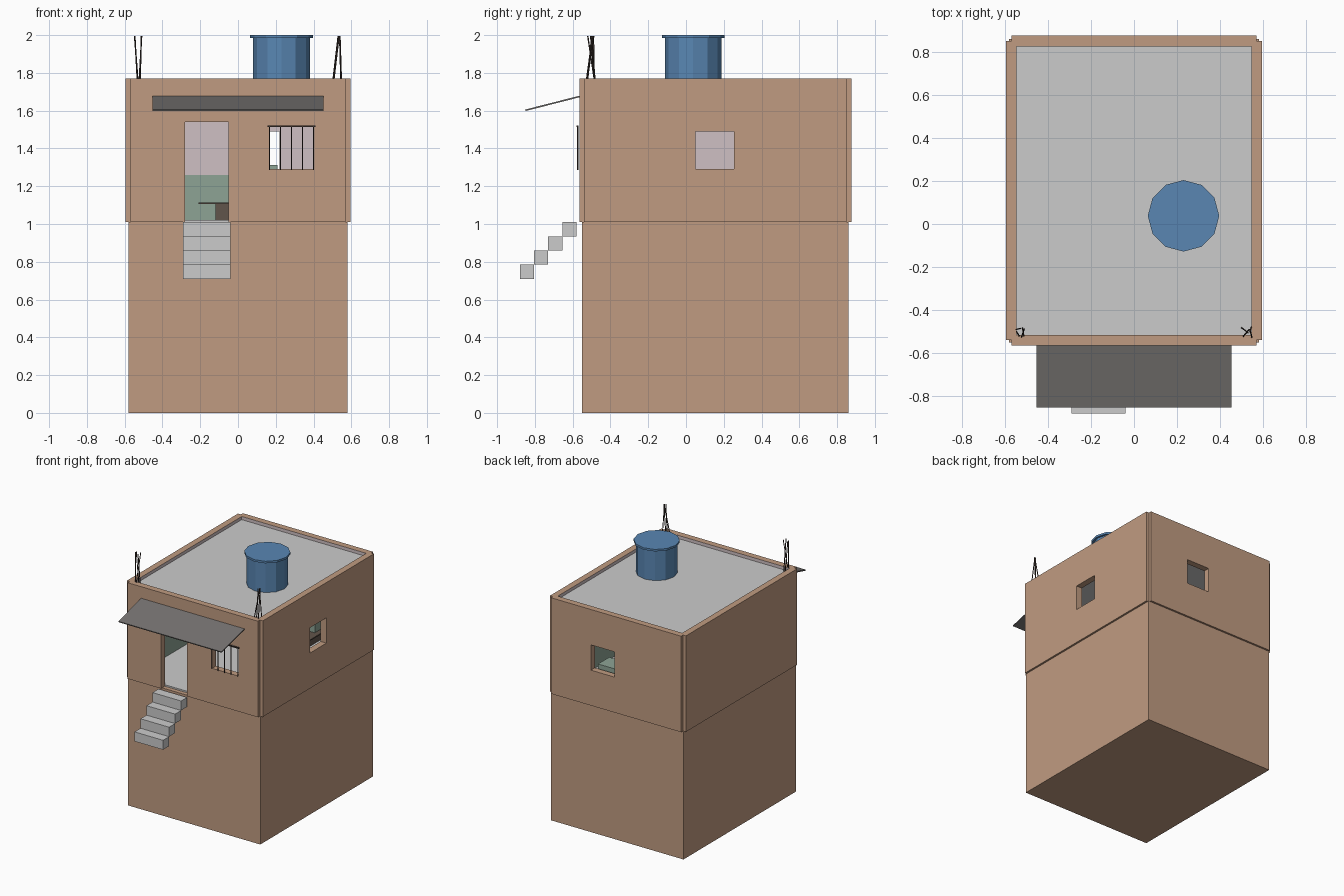
import bpy, bmesh
from math import pi, radians
from mathutils import Vector

if "Cube" in bpy.data.objects:
    bpy.data.objects.remove(bpy.data.objects["Cube"])

CY = 0.155                     # house centre in y
Z0, Z1 = 1.01, 1.77            # upper storey


def mat(name, r, g, b):
    m = bpy.data.materials.new(name)
    m.diffuse_color = (r, g, b, 1)
    m.use_nodes = True
    m.node_tree.nodes["Principled BSDF"].inputs["Base Color"].default_value = m.diffuse_color
    return m


CLAY = mat("clay", 0.53, 0.33, 0.22)
GREEN = mat("green_paint", 0.27, 0.37, 0.30)
PINK = mat("pale_paint", 0.62, 0.53, 0.55)
BLUE = mat("tank_blue", 0.10, 0.24, 0.45)
IRON = mat("iron", 0.05, 0.035, 0.03)
SHEET = mat("awning_grey", 0.18, 0.17, 0.165)
WOOD = mat("dark_wood", 0.12, 0.09, 0.07)


def finish(name, bm, *mats):
    me = bpy.data.meshes.new(name)
    bm.to_mesh(me)
    bm.free()
    for m in mats:
        me.materials.append(m)
    ob = bpy.data.objects.new(name, me)
    bpy.context.collection.objects.link(ob)
    return ob


def box(name, x, y, z, *mats):
    bm = bmesh.new()
    bmesh.ops.create_cube(bm, size=1)
    for v in bm.verts:
        v.co = [(a[0] + a[1]) / 2 + c * (a[1] - a[0]) for a, c in zip((x, y, z), v.co)]
    return finish(name, bm, *mats)


def cylinder(name, a, b, r, sides, *mats):
    a, b = Vector(a), Vector(b)
    bm = bmesh.new()
    bmesh.ops.create_cone(bm, cap_ends=True, segments=sides, radius1=r, radius2=r, depth=(b - a).length)
    ob = finish(name, bm, *mats)
    ob.location = (a + b) / 2
    ob.rotation_euler = (b - a).to_track_quat('Z', 'Y').to_euler()
    return ob


def wall(name, half, dist, turn, holes):
    """Wall panel with rectangular holes (u0, u1, z0, z1), painted inside in two bands."""
    us = sorted({-half, half, *[h[i] for h in holes for i in (0, 1)]})
    zs = sorted({Z0, 1.26, Z1, *[h[i] for h in holes for i in (2, 3)]})
    bm = bmesh.new()
    for u0, u1 in zip(us, us[1:]):
        for z0, z1 in zip(zs, zs[1:]):
            u, z = (u0 + u1) / 2, (z0 + z1) / 2
            if any(h[0] < u < h[1] and h[2] < z < h[3] for h in holes):
                continue
            f = bm.faces.new([bm.verts.new((p, -dist, q)) for p, q in
                              ((u0, z0), (u1, z0), (u1, z1), (u0, z1))])
            f.material_index = int(z > 1.26)
    bmesh.ops.remove_doubles(bm, verts=bm.verts, dist=1e-5)
    ob = finish(name, bm, CLAY, CLAY, GREEN, PINK)
    ob.location.y = CY
    ob.rotation_euler.z = turn * pi / 2
    s = ob.modifiers.new("thickness", 'SOLIDIFY')
    s.thickness, s.offset, s.material_offset = 0.05, -1, 2


# Lower storey, floor and roof slab
box("lower_storey", (-.58, .58), (-.55, .86), (0, Z0), CLAY)
box("floor", (-.546, .546), (-.516, .826), (Z0, 1.022))
box("roof_slab", (-.55, .55), (-.52, .83), (1.70, 1.745))

# Upper walls, going round from the front
wall("front_wall", .57, .72, 0, [(-.28, -.05, Z0, 1.54), (.17, .40, 1.29, 1.52)])
wall("right_wall", .695, .595, 1, [(.05 - CY, .255 - CY, 1.29, 1.49)])
wall("back_wall", .57, .72, 2, [(-.22, -.015, 1.29, 1.49)])
wall("left_wall", .695, .595, 3, [])

# Stairs
for i in range(4):
    y, z, s = -.88 + i * .075, .71 + i * .075, .075
    box(f"step_{i + 1}", (-.29, -.04), (y, y + s), (z, z + s))

# Sloping awning
aw = box("awning", (-.452, .452), (-.15, .15), (-.004, .004), SHEET)
aw.location = (0, -.705, 1.639)
aw.rotation_euler.x = radians(14.3)

# Window grille
for i in range(5):
    x = .167 + i * .058
    cylinder(f"window_bar_{i + 1}", (x, -.573, 1.287), (x, -.573, 1.52), .0035, 6, IRON)
box("window_rail", (.155, .41), (-.579, -.568), (1.513, 1.521), IRON)

# Water tank
cylinder("water_tank", (.23, .038, 1.745), (.23, .038, 1.986), .15, 12, BLUE)
cylinder("tank_lid", (.23, .038, 1.984), (.23, .038, 2.0), .166, 12, BLUE)

# Bare reinforcing rods: bottom x, y -> top x, y
rods = [(-.528, -.485, -.548, -.490), (-.532, -.522, -.546, -.500),
        (-.518, -.482, -.512, -.520), (-.524, -.530, -.510, -.488),
        (.500, -.482, .530, -.505), (.505, -.525, .535, -.490),
        (.545, -.480, .538, -.500), (.548, -.530, .540, -.495)]
for i, (x0, y0, x1, y1) in enumerate(rods):
    cylinder(f"rod_{i + 1}", (x0, y0, 1.74), (x1, y1, 1.995), .0035, 6, IRON)

# Furniture glimpsed through the openings
box("table_top", (-.21, .25), (.55, .80), (1.105, 1.114), WOOD)
box("cupboard", (-.12, .20), (.57, .80), (1.022, 1.105), WOOD)
box("cabinet", (.06, .21), (.66, .80), (1.114, 1.313), GREEN)
